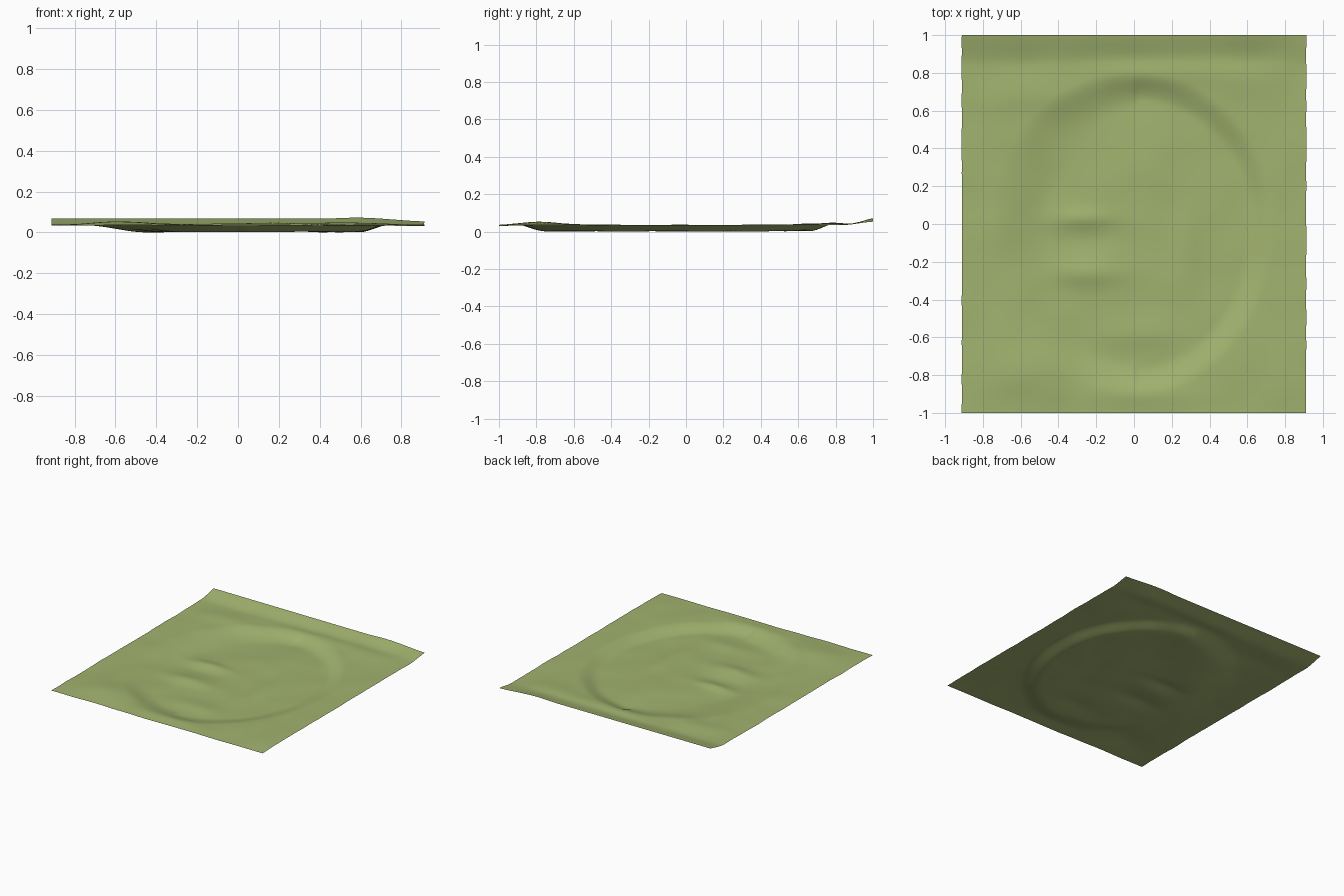
import bpy
import bmesh
from math import exp, sqrt
from mathutils import Vector, noise

if "Cube" in bpy.data.objects:
    bpy.data.objects.remove(bpy.data.objects["Cube"])


def smooth(a, b, t):
    t = max(0.0, min(1.0, (t - a) / (b - a)))
    return t * t * (3 - 2 * t)


def lerp_profile(points, t):
    for (a, za), (b, zb) in zip(points, points[1:]):
        if t <= b:
            return za + (zb - za) * smooth(a, b, t)
    return points[-1][1]


# Swells and dents: x, y, x radius, y radius, height
BUMPS = [
    (-0.25, -0.26, 0.20, 0.07, 0.016),
    (-0.25, -0.09, 0.18, 0.06, -0.006),
    (-0.26, 0.03, 0.16, 0.05, 0.013),
    (0.12, 0.40, 0.16, 0.18, 0.010),
    (0.28, -0.08, 0.07, 0.24, 0.008),
    (0.02, -0.58, 0.20, 0.08, 0.008),
    (-0.58, -0.80, 0.20, 0.16, 0.022),
    (-0.55, 0.68, 0.28, 0.10, 0.010),
    (0.10, 0.80, 0.35, 0.07, 0.010),
    (0.55, 0.78, 0.25, 0.12, 0.010),
    (0.75, -0.75, 0.20, 0.20, 0.006),
    (0.05, -0.90, 0.35, 0.06, 0.005),
]
# Back lip height along x, at y = 1
LIP = [(-0.95, 0.079), (0.40, 0.077), (0.58, 0.082), (0.95, 0.063)]


def height(x, y):
    # Outer border around a shallow oval basin
    border = 0.046 - 0.004 * smooth(0.4, 0.95, -y)
    rx = 0.70 if x > 0 else 0.72
    ry = 0.76 if y > 0 else 0.87
    r = sqrt((x / rx) ** 2 + (y / ry) ** 2)
    start = 0.86 if x > 0 else 0.62 + 0.2 * smooth(0.3, 0.7, abs(y))
    floor = 0.012 + 0.006 * (1 - smooth(0.2, 0.8, r))
    z = floor + (border - floor) * smooth(start, 1.06, r)
    for bx, by, sx, sy, h in BUMPS:
        z += h * exp(-((x - bx) / sx) ** 2 - ((y - by) / sy) ** 2)
    z += 0.004 * noise.noise(Vector((x * 5, y * 5, 0.3)))
    # Upturned back edge
    k = smooth(0.84, 1.04, y) / smooth(0.84, 1.04, 1.0)
    return z + (lerp_profile(LIP, x) - z) * k


# Relief sheet
NX, NY = 110, 120
bm = bmesh.new()
bmesh.ops.create_grid(bm, x_segments=NX, y_segments=NY, size=1.0)
for v in bm.verts:
    x, y = v.co.x * 0.912, v.co.y
    wobble = 0.004 * noise.noise(Vector((x * 8, y * 8, 2.0)))
    v.co = (x + wobble * (abs(v.co.x) > 0.999), y, height(x, y))
low = min(v.co.z for v in bm.verts)
for v in bm.verts:
    v.co.z -= low
for f in bm.faces:
    f.smooth = True
mesh = bpy.data.meshes.new("relief_sheet")
bm.to_mesh(mesh)
bm.free()
sheet = bpy.data.objects.new("relief_sheet", mesh)
bpy.context.collection.objects.link(sheet)

# Olive green colour
mat = bpy.data.materials.new("olive_green")
mat.diffuse_color = (0.36, 0.45, 0.16, 1)
mat.use_nodes = True
mat.node_tree.nodes["Principled BSDF"].inputs["Base Color"].default_value = mat.diffuse_color
mesh.materials.append(mat)
